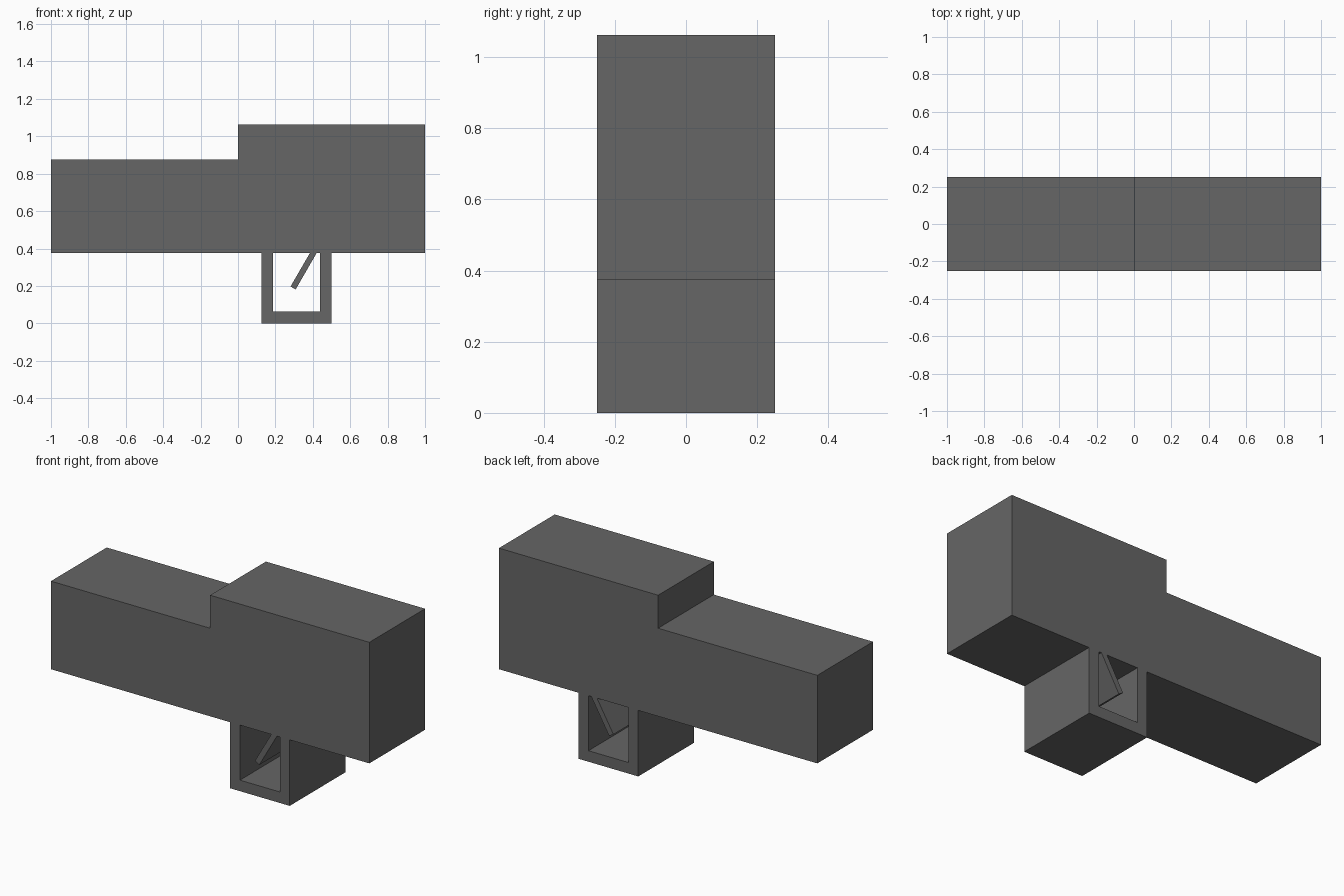
import bpy
import bmesh

cube = bpy.data.objects.get("Cube")
if cube:
    bpy.data.objects.remove(cube, do_unlink=True)

HALF_DEPTH = 0.25
BASE = 0.375   # underside of the body

grey = bpy.data.materials.new("dark_grey")
grey.use_nodes = True
colour = (0.133, 0.133, 0.133, 1.0)
grey.diffuse_color = colour
bsdf = next(n for n in grey.node_tree.nodes if n.type == 'BSDF_PRINCIPLED')
bsdf.inputs["Base Color"].default_value = colour
bsdf.inputs["Roughness"].default_value = 0.8


def extruded_part(name, profile):
    """Extrude an x-z outline through the full depth."""
    bm = bmesh.new()
    face = bm.faces.new([bm.verts.new((x, -HALF_DEPTH, z)) for x, z in profile])
    result = bmesh.ops.extrude_face_region(bm, geom=[face])
    verts = [v for v in result["geom"] if isinstance(v, bmesh.types.BMVert)]
    bmesh.ops.translate(bm, verts=verts, vec=(0, 2 * HALF_DEPTH, 0))
    bmesh.ops.recalc_face_normals(bm, faces=bm.faces)
    mesh = bpy.data.meshes.new(name)
    bm.to_mesh(mesh)
    bm.free()
    mesh.materials.append(grey)
    obj = bpy.data.objects.new(name, mesh)
    bpy.context.collection.objects.link(obj)
    return obj


# Stepped main block
extruded_part("body", [(-1, BASE), (1, BASE), (1, 1.0625),
                       (0, 1.0625), (0, 0.875), (-1, 0.875)])

# U-shaped guard under the body
extruded_part("guard", [(0.125, BASE), (0.125, 0), (0.5, 0), (0.5, BASE),
                        (0.4375, BASE), (0.4375, 0.0625),
                        (0.1875, 0.0625), (0.1875, BASE)])

# Slanted lever inside the guard
extruded_part("lever", [(0.281, 0.197), (0.308, 0.181),
                        (0.42, BASE), (0.384, BASE)])
